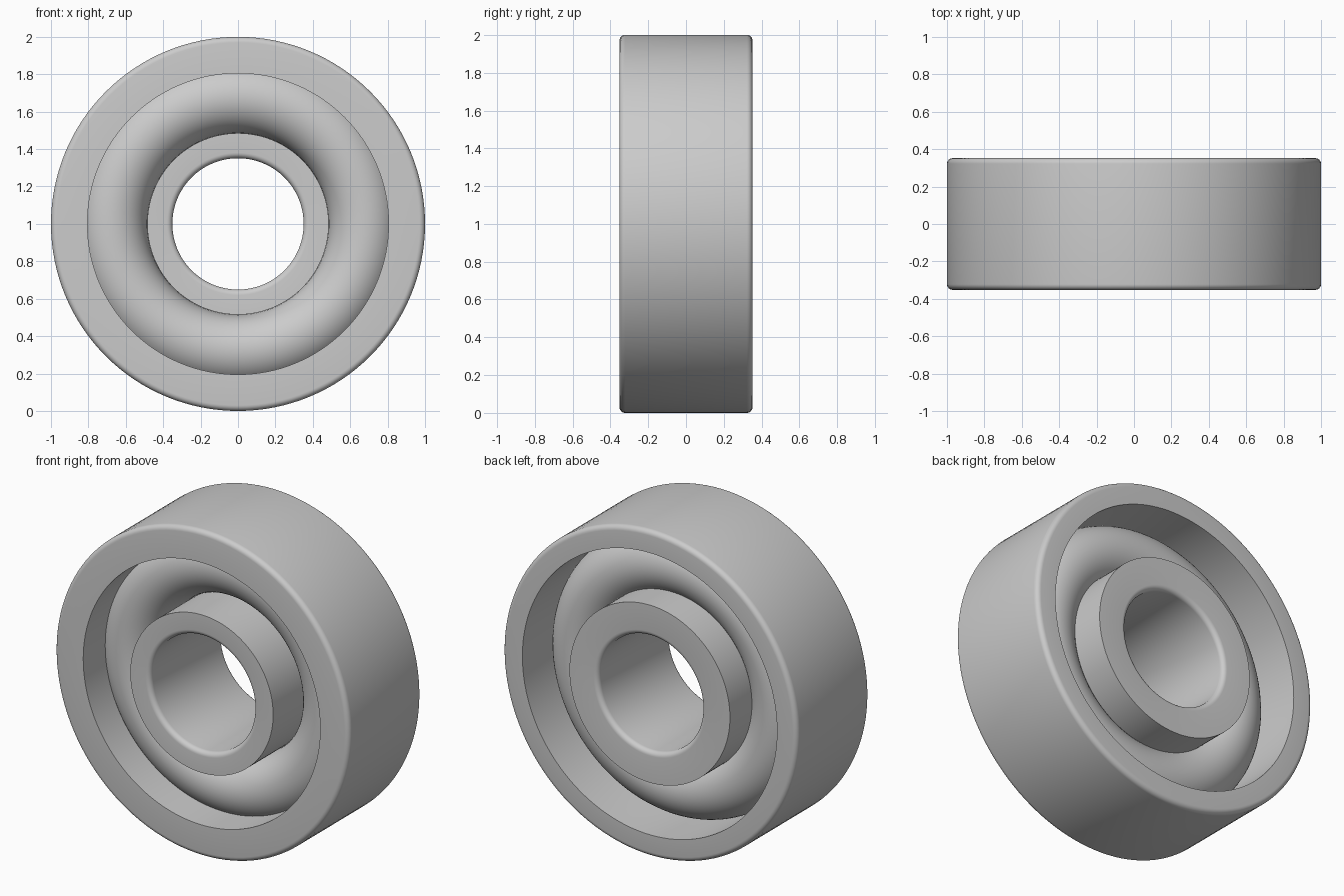
import bpy
import bmesh
from math import acos, cos, degrees, sin, pi, radians
from mathutils import Vector, Matrix

cube = bpy.data.objects.get("Cube")
if cube:
    bpy.data.objects.remove(cube, do_unlink=True)

HALF = 0.352      # half of the bearing width
FILLET = 0.03     # rounding of the outer rim and the bore
EDGE = HALF - FILLET
BORE = 0.351
PITCH = 0.675     # radius of the rolling ring's centre line
ROLL = 0.19       # radius of the rolling ring's section
SHOULDER = 0.13   # distance of the high race shoulders from the pitch radius
SEGMENTS = 128

# One plain steel grey for every part
COLOUR = (0.6, 0.6, 0.6, 1.0)
steel = bpy.data.materials.new("steel_grey")
steel.use_nodes = True
steel.diffuse_color = COLOUR
steel.node_tree.nodes["Principled BSDF"].inputs["Base Color"].default_value = COLOUR


def arc(r, y, radius, start, end, steps):
    """Points (r, y) along an arc, with angles in degrees."""
    angles = [radians(start + (end - start) * i / steps) for i in range(steps + 1)]
    return [(r + radius * cos(a), y + radius * sin(a)) for a in angles]


def lathe(name, profile):
    """Revolve a closed (r, y) profile about the y axis, centred at z = 1."""
    bm = bmesh.new()
    axis = Vector((0, 1, 0))
    rings = []
    for i in range(SEGMENTS):
        turn = Matrix.Rotation(2 * pi * i / SEGMENTS, 3, axis)
        rings.append([bm.verts.new(turn @ Vector((r, y, 0)) + Vector((0, 0, 1)))
                      for r, y in profile])
    count = len(profile)
    for i, ring in enumerate(rings):
        after = rings[(i + 1) % SEGMENTS]
        for j in range(count):
            k = (j + 1) % count
            bm.faces.new((ring[j], ring[k], after[k], after[j]))
    bmesh.ops.recalc_face_normals(bm, faces=bm.faces)
    mesh = bpy.data.meshes.new(name)
    bm.to_mesh(mesh)
    bm.free()
    mesh.materials.append(steel)
    obj = bpy.data.objects.new(name, mesh)
    bpy.context.collection.objects.link(obj)
    bpy.ops.object.select_all(action="DESELECT")
    obj.select_set(True)
    bpy.context.view_layer.objects.active = obj
    bpy.ops.object.shade_smooth_by_angle(angle=radians(30))


# Angle at which the curved raceway meets the high shoulder
contact = degrees(acos(SHOULDER / ROLL))

# Outer ring: high shoulder at the front, raceway running out flat to the back
lathe("outer_ring",
      [(PITCH + SHOULDER, -HALF)]
      + arc(1 - FILLET, -EDGE, FILLET, -90, 0, 6)
      + arc(1 - FILLET, EDGE, FILLET, 0, 90, 6)
      + [(PITCH + ROLL, HALF)]
      + arc(PITCH, 0, ROLL, 0, -contact, 8))

# Inner ring: high shoulder at the back, raceway running out flat to the front
lathe("inner_ring",
      [(PITCH - SHOULDER, HALF)]
      + arc(BORE + FILLET, EDGE, FILLET, 90, 180, 6)
      + arc(BORE + FILLET, -EDGE, FILLET, 180, 270, 6)
      + [(PITCH - ROLL, -HALF)]
      + arc(PITCH, 0, ROLL, 180, 180 - contact, 8))

# Round rolling ring held between the two races
lathe("rolling_ring", arc(PITCH, 0, ROLL, 0, 360, 48)[:-1])
